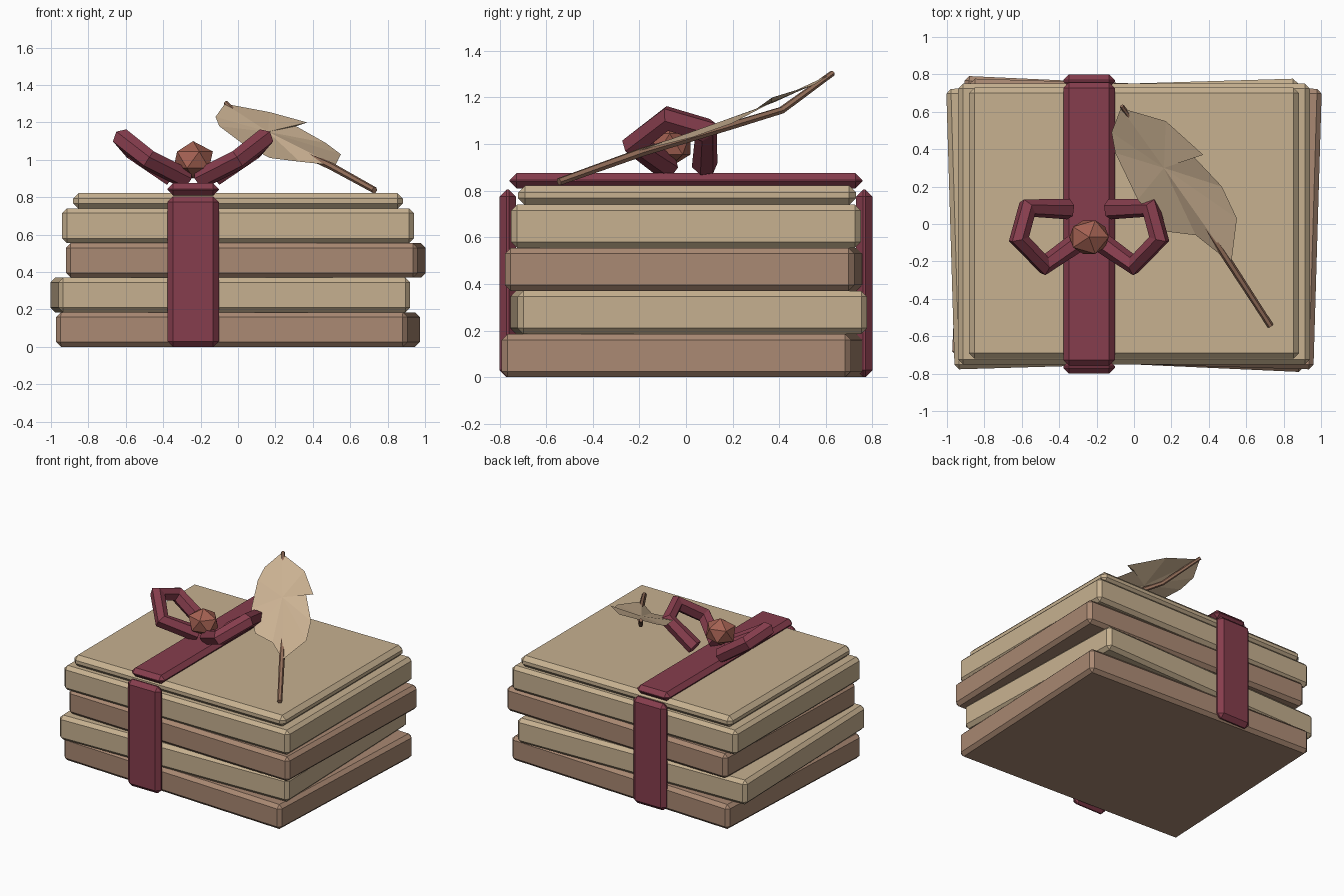
import bpy, bmesh
from math import radians
from mathutils import Vector

cube = bpy.data.objects.get("Cube")
if cube:
    bpy.data.objects.remove(cube, do_unlink=True)


def material(name, rgb):
    mat = bpy.data.materials.new(name)
    mat.use_nodes = True
    mat.diffuse_color = (*rgb, 1)
    mat.node_tree.nodes["Principled BSDF"].inputs["Base Color"].default_value = (*rgb, 1)
    return mat


PAPER = material("beige paper", (0.57, 0.44, 0.28))
BROWN = material("brown cover", (0.40, 0.25, 0.17))
RIBBON = material("burgundy ribbon", (0.24, 0.047, 0.074))
KNOT = material("rust knot", (0.37, 0.12, 0.085))
FEATHER = material("pale feather", (0.62, 0.46, 0.30))
SHAFT = material("quill brown", (0.31, 0.165, 0.107))


def add(name, mesh, mat):
    obj = bpy.data.objects.new(name, mesh)
    bpy.context.collection.objects.link(obj)
    mesh.materials.clear()
    mesh.materials.append(mat)
    return obj


def slab(name, mat, size, centre, turn=0.0, bevel=0.025):
    """Box with chamfered edges, turned about the vertical."""
    bm = bmesh.new()
    bmesh.ops.create_cube(bm, size=1)
    bmesh.ops.scale(bm, vec=Vector(size), verts=bm.verts)
    bmesh.ops.bevel(bm, geom=bm.edges[:], offset=bevel, segments=1, affect='EDGES')
    mesh = bpy.data.meshes.new(name)
    bm.to_mesh(mesh)
    bm.free()
    obj = add(name, mesh, mat)
    obj.location = centre
    obj.rotation_euler.z = radians(turn)
    return obj


def tube(name, mat, points, radius, taper=None):
    """Six-sided faceted tube along a path."""
    curve = bpy.data.curves.new(name, 'CURVE')
    curve.dimensions = '3D'
    curve.bevel_depth = radius
    curve.bevel_resolution = 1
    curve.use_fill_caps = True
    spline = curve.splines.new('POLY')
    spline.points.add(len(points) - 1)
    for i, (p, co) in enumerate(zip(spline.points, points)):
        p.co = (*co, 1)
        p.radius = taper[i] if taper else 1
    temp = bpy.data.objects.new(name + "_path", curve)
    bpy.context.collection.objects.link(temp)
    graph = bpy.context.evaluated_depsgraph_get()
    mesh = bpy.data.meshes.new_from_object(temp.evaluated_get(graph))
    bpy.data.objects.remove(temp, do_unlink=True)
    for poly in mesh.polygons:
        poly.use_smooth = False
    return add(name, mesh, mat)


# Stack of books, each turned and shifted a little
THICK = 0.185
stack = [("bottom_book", BROWN, 0.0, -2.6), ("second_book", PAPER, -0.042, 1.7),
         ("third_book", BROWN, 0.042, -1.7), ("fourth_book", PAPER, 0.0, 0.0)]
for i, (name, mat, x, turn) in enumerate(stack):
    slab(name, mat, (1.88, 1.5, THICK), (x, 0, THICK * (i + 0.5)), turn)
slab("top_booklet", PAPER, (1.765, 1.45, 0.085), (0, 0.005, 0.78), bevel=0.03)

# Ribbon bands over the front, back and top
RX = -0.24
for name, side in (("ribbon_front", -1), ("ribbon_back", 1)):
    slab(name, RIBBON, (0.275, 0.07, 0.805), (RX, side * 0.765, 0.4025), bevel=0.03)
slab("ribbon_top", RIBBON, (0.275, 1.515, 0.065), (RX, 0, 0.8425), bevel=0.03)

# Bow loops, mirrored about the ribbon
loop = [(0.04, -0.08, 0.90), (0.24, -0.22, 1.0), (0.375, -0.08, 1.11),
        (0.33, 0.085, 1.06), (0.11, 0.08, 0.91)]
for name, side in (("bow_loop_left", 1), ("bow_loop_right", -1)):
    tube(name, RIBBON, [(RX + side * x, y, z) for x, y, z in loop], 0.056)

# Faceted knot
bm = bmesh.new()
bmesh.ops.create_icosphere(bm, subdivisions=1, radius=0.1)
bmesh.ops.scale(bm, vec=Vector((1.18, 1.05, 1)), verts=bm.verts)
knot_mesh = bpy.data.meshes.new("bow_knot")
bm.to_mesh(knot_mesh)
bm.free()
add("bow_knot", knot_mesh, KNOT).location = (RX, -0.07, 1.0)

# Quill shaft
tube("quill_shaft", SHAFT,
     [(0.73, -0.545, 0.838), (0.5, -0.19, 0.965), (0.26, 0.18, 1.075),
      (0.09, 0.41, 1.145), (-0.065, 0.63, 1.305)], 0.018, (0.95, 1.1, 1, 0.9, 0.7))

# Feather vane, a thin sheet with one notch, fanned from a rib point
outline = [(-0.07, 0.62, 1.3), (-0.12, 0.49, 1.23), (-0.1, 0.38, 1.18),
           (0.02, 0.13, 1.09), (0.17, -0.04, 1.01), (0.33, -0.06, 0.99),
           (0.52, -0.21, 0.97), (0.55, 0.03, 1.03), (0.47, 0.2, 1.09),
           (0.31, 0.37, 1.18), (0.37, 0.37, 1.2), (0.17, 0.55, 1.255)]
n = len(outline)
vane = bpy.data.meshes.new("feather_vane")
vane.from_pydata(outline + [(0.16, 0.3, 1.15)], [],
                 [(i, (i + 1) % n, n) for i in range(n)])
add("feather_vane", vane, FEATHER)
